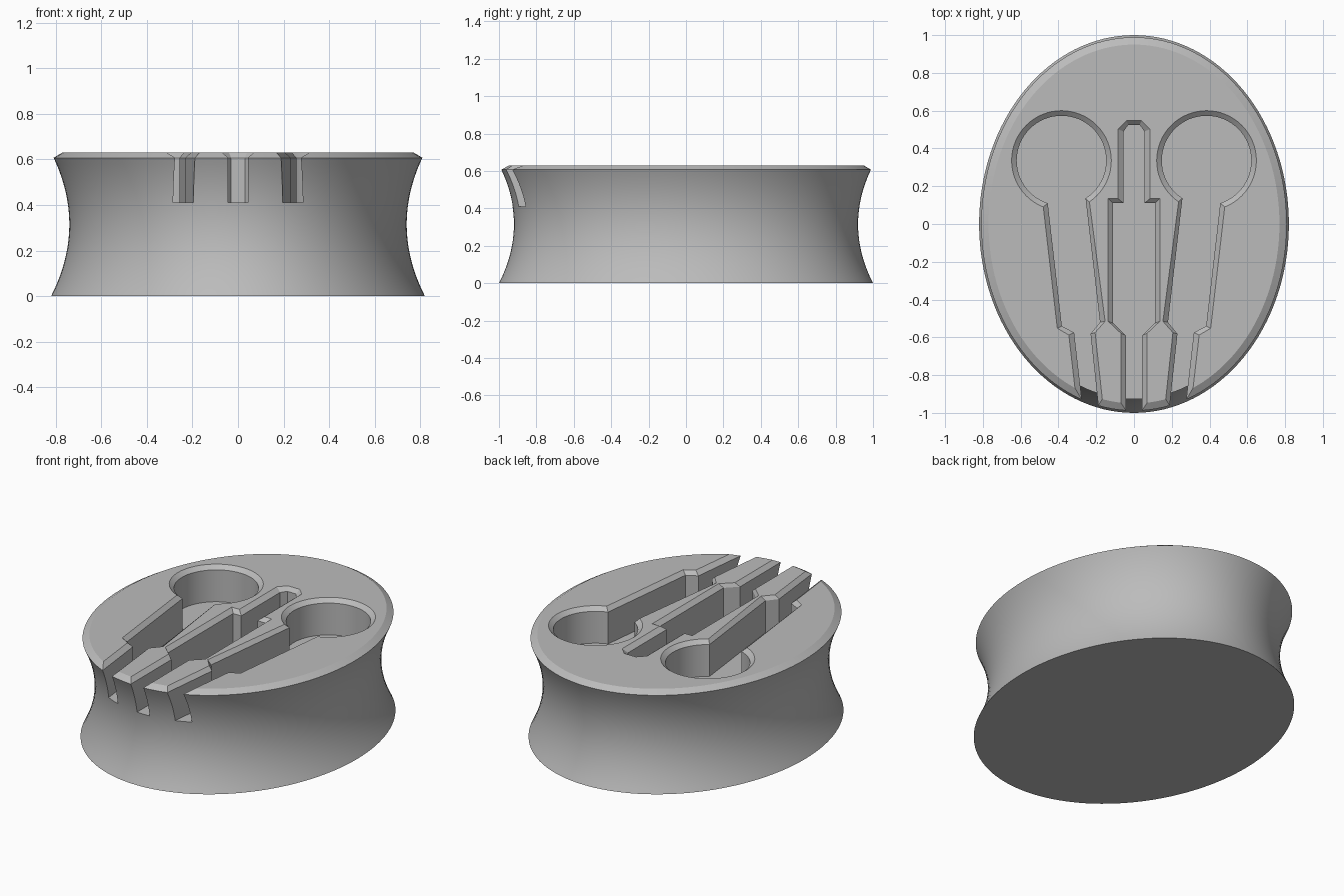
import bpy, bmesh, math

if "Cube" in bpy.data.objects:
    bpy.data.objects.remove(bpy.data.objects["Cube"])

FLOOR, BEVEL, TOP, ABOVE = 0.41, 0.607, 0.63, 0.7

grey = bpy.data.materials.new("plain_grey")
grey.use_nodes = True
grey.diffuse_color = (0.5, 0.5, 0.5, 1)
grey.node_tree.nodes["Principled BSDF"].inputs["Base Color"].default_value = (0.5, 0.5, 0.5, 1)


def loft(name, rings):
    """Closed solid through rings of equal point count."""
    bm = bmesh.new()
    loops = [[bm.verts.new(p) for p in ring] for ring in rings]
    for a, b in zip(loops, loops[1:]):
        for i in range(len(a)):
            j = (i + 1) % len(a)
            bm.faces.new((a[i], a[j], b[j], b[i]))
    bm.faces.new(loops[0])
    bm.faces.new(loops[-1])
    bmesh.ops.recalc_face_normals(bm, faces=bm.faces)
    mesh = bpy.data.meshes.new(name)
    bm.to_mesh(mesh)
    bm.free()
    mesh.materials.append(grey)
    obj = bpy.data.objects.new(name, mesh)
    bpy.context.collection.objects.link(obj)
    return obj


def ellipse(rx, ry, z, cx=0, cy=0, count=128):
    angles = [2 * math.pi * i / count for i in range(count)]
    return [(cx + rx * math.cos(a), cy + ry * math.sin(a), z) for a in angles]


def groove(name, inner, outer, sign=1):
    """Straight-walled cutter that flares out at the top edge."""
    levels = [(inner, FLOOR), (inner, BEVEL), (outer, TOP), (outer, ABOVE)]
    return loft(name, [[(sign * x, y, z) for x, y in pts] for pts, z in levels])


# Waisted oval body with a bevelled top rim
rings = []
for i in range(25):
    z = BEVEL * i / 24
    inset = 0.08 * (1 - ((z - 0.315) / 0.315) ** 2)
    rings.append(ellipse(0.82 - inset, 1 - inset, z))
rings.append(ellipse(0.77, 0.95, TOP))
body = loft("oval_body", rings)

# Central stepped channel, open at the front
half_inner = [(0.03, 0.525), (0.055, 0.49), (0.055, 0.11), (0.11, 0.11),
              (0.11, -0.525), (0.043, -0.59), (0.043, -1.1)]
half_outer = [(0.04, 0.547), (0.085, 0.502), (0.085, 0.135), (0.137, 0.135),
              (0.137, -0.515), (0.07, -0.578), (0.07, -1.1)]
mirror = lambda half: half + [(-x, y) for x, y in reversed(half)]
cutters = [groove("centre_channel_cutter", mirror(half_inner), mirror(half_outer))]

# Slanted side channels and round pockets
side_inner = [(0.264, 0.2), (0.18, -0.52), (0.23, -0.582), (0.174, -1.1),
              (0.257, -1.1), (0.317, -0.575), (0.382, -0.54), (0.467, 0.2)]
side_outer = [(0.247, 0.2), (0.153, -0.515), (0.206, -0.575), (0.149, -1.1),
              (0.286, -1.1), (0.345, -0.588), (0.406, -0.552), (0.493, 0.2)]
for side, sign in (("left", 1), ("right", -1)):
    cutters.append(groove(side + "_channel_cutter", side_inner, side_outer, sign))
    cutters.append(loft(side + "_pocket_cutter", [
        ellipse(r, r, z, sign * 0.384, 0.336, 64)
        for r, z in ((0.237, FLOOR), (0.237, BEVEL), (0.264, TOP), (0.264, ABOVE))]))

# Carve the channels and pockets
bpy.context.view_layer.objects.active = body
for cutter in cutters:
    cutter.hide_render = True
    cut = body.modifiers.new("carve", 'BOOLEAN')
    cut.operation = 'DIFFERENCE'
    cut.solver = 'EXACT'
    cut.object = cutter
    bpy.ops.object.modifier_apply(modifier=cut.name)
    bpy.data.objects.remove(cutter)

# Smooth curved walls, keep crisp edges
bpy.ops.object.select_all(action='DESELECT')
body.select_set(True)
bpy.ops.object.shade_smooth_by_angle(angle=math.radians(22))
